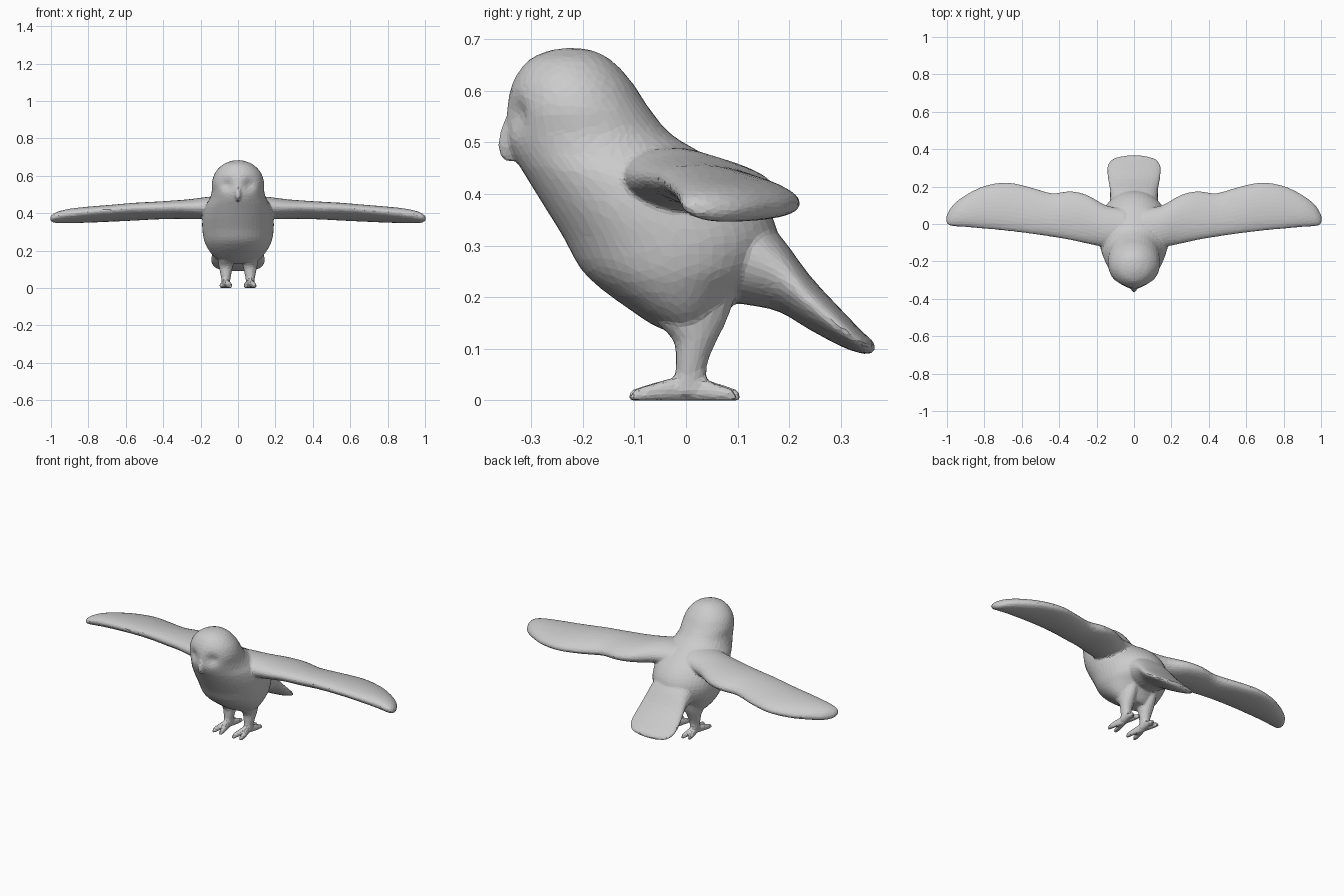
import bpy, bmesh, math
from mathutils import Vector

grey = bpy.data.materials.new("plain grey")
grey.diffuse_color = (0.6, 0.6, 0.6, 1)


def smooth_rows(rows, n):
    """Catmull-Rom interpolation of a table of section values."""
    out = []
    for i in range(len(rows) - 1):
        p = [rows[max(i - 1, 0)], rows[i], rows[i + 1], rows[min(i + 2, len(rows) - 1)]]
        for k in range(n):
            t = k / n
            out.append([0.5 * (2 * b + (c - a) * t + (2 * a - 5 * b + 4 * c - d) * t * t
                               + (3 * b - a - 3 * c + d) * t ** 3) for a, b, c, d in zip(*p)])
    return out + [list(rows[-1])]


def loft(name, sections, seg=32):
    """Skin elliptical rings given as (centre, half axis, half axis)."""
    bm = bmesh.new()
    rings = []
    for c, u, v in sections:
        ring = []
        for k in range(seg):
            a = 2 * math.pi * k / seg
            ring.append(bm.verts.new(Vector(c) + math.cos(a) * Vector(u) + math.sin(a) * Vector(v)))
        rings.append(ring)
    for r, s in zip(rings, rings[1:]):
        for k in range(seg):
            j = (k + 1) % seg
            bm.faces.new((r[k], r[j], s[j], s[k]))
    bm.faces.new(rings[0])
    bm.faces.new(rings[-1])
    bmesh.ops.recalc_face_normals(bm, faces=bm.faces)
    me = bpy.data.meshes.new(name)
    bm.to_mesh(me)
    bm.free()
    me.materials.append(grey)
    ob = bpy.data.objects.new(name, me)
    bpy.context.collection.objects.link(ob)
    return ob


def upright(rows, cx=0):
    """Rows of z, front y, back y, half width."""
    return [((cx, (f + b) / 2, z), (w, 0, 0), (0, (b - f) / 2, 0)) for z, f, b, w in rows]


# Body and head in one loft
body = loft("bird", upright(smooth_rows([
    (0.135, -0.03, 0.05, 0.07), (0.15, -0.065, 0.065, 0.105), (0.18, -0.11, 0.085, 0.138),
    (0.22, -0.165, 0.12, 0.165), (0.26, -0.205, 0.16, 0.182), (0.32, -0.238, 0.178, 0.191),
    (0.38, -0.275, 0.155, 0.189), (0.44, -0.312, 0.10, 0.174), (0.48, -0.335, 0.035, 0.152),
    (0.52, -0.347, -0.03, 0.14), (0.57, -0.347, -0.072, 0.139), (0.62, -0.335, -0.105, 0.122),
    (0.66, -0.308, -0.142, 0.085), (0.68, -0.268, -0.178, 0.042), (0.686, -0.235, -0.212, 0.01)], 4)), 48)
# Shallow eye hollows
for v in body.data.vertices:
    if v.co.y < -0.22:
        d2 = (abs(v.co.x) - 0.06) ** 2 + (v.co.z - 0.555) ** 2
        v.co.y += 0.02 * math.exp(-d2 / 0.0009)
parts = [body]

# Tail: y, top z, bottom z, half width
tail_rows = smooth_rows([
    (0.04, 0.40, 0.20, 0.12), (0.12, 0.375, 0.188, 0.128), (0.18, 0.325, 0.175, 0.128),
    (0.24, 0.245, 0.14, 0.139), (0.30, 0.18, 0.108, 0.144), (0.34, 0.138, 0.094, 0.125),
    (0.358, 0.122, 0.094, 0.085), (0.366, 0.112, 0.1, 0.04)], 3)
parts.append(loft("tail", [((0, y, (t + b) / 2), (w, 0, 0), (0, 0, (t - b) / 2))
                           for y, t, b, w in tail_rows]))

# Wing: x, leading y, trailing y, leading z, trailing z, thickness
wing_rows = smooth_rows([
    (0.05, -0.14, 0.08, 0.44, 0.43, 0.12), (0.15, -0.125, 0.10, 0.437, 0.425, 0.12),
    (0.25, -0.105, 0.155, 0.435, 0.415, 0.105), (0.34, -0.085, 0.175, 0.435, 0.408, 0.095),
    (0.44, -0.068, 0.165, 0.432, 0.402, 0.09), (0.55, -0.052, 0.195, 0.43, 0.392, 0.087),
    (0.68, -0.036, 0.222, 0.42, 0.385, 0.083), (0.80, -0.025, 0.203, 0.41, 0.38, 0.08),
    (0.90, -0.016, 0.155, 0.40, 0.376, 0.073), (0.96, -0.012, 0.11, 0.39, 0.372, 0.06),
    (0.99, -0.006, 0.07, 0.382, 0.37, 0.042), (1.003, 0.01, 0.04, 0.376, 0.372, 0.018)], 4)
# Feet: two front toes and two back toes, as (side spread, length)
toes = ((-0.022, -0.112), (0.024, -0.108), (-0.016, 0.106), (0.02, 0.098))
for side, word in ((1, "left"), (-1, "right")):
    parts.append(loft(word + "_wing", [
        ((side * x, (l + t) / 2, (lz + tz) / 2), (0, (t - l) / 2, (tz - lz) / 2), (0, 0, h / 2))
        for x, l, t, lz, tz, h in wing_rows]))
    parts.append(loft(word + "_leg", upright(smooth_rows([
        (0.015, -0.035, 0.045, 0.022), (0.05, -0.022, 0.04, 0.024), (0.08, -0.02, 0.043, 0.03),
        (0.12, -0.025, 0.06, 0.038), (0.16, -0.06, 0.08, 0.045), (0.22, -0.08, 0.10, 0.05)], 3),
        side * 0.065), 20))
    for k, (dx, ly) in enumerate(toes):
        secs = []
        for t, w, h in ((0, 0.016, 0.05), (0.35, 0.016, 0.043), (0.7, 0.014, 0.032),
                        (0.92, 0.011, 0.024), (1, 0.006, 0.014)):
            secs.append(((side * (0.064 + dx * min(1, t * 1.3)), ly * t, 0.001 + h / 2),
                         (w, 0, 0), (0, 0, h / 2)))
        parts.append(loft(f"{word}_toe_{k}", secs, 12))

# Beak: hooked, pointing down
parts.append(loft("beak", upright([
    (0.465, -0.35, -0.335, 0.004), (0.475, -0.36, -0.32, 0.010), (0.495, -0.366, -0.31, 0.017),
    (0.52, -0.362, -0.31, 0.018), (0.55, -0.35, -0.31, 0.012)]), 12))

# Fuse the parts into one skin, soften the joints, and reduce to flat facets
bpy.ops.object.select_all(action='DESELECT')
for p in parts:
    p.select_set(True)
bpy.context.view_layer.objects.active = body
bpy.ops.object.join()
fuse = body.modifiers.new("fuse", 'REMESH')
fuse.mode = 'VOXEL'
fuse.voxel_size = 0.006
soft = body.modifiers.new("soften", 'SMOOTH')
soft.factor = 0.5
soft.iterations = 6
facet = body.modifiers.new("facet", 'DECIMATE')
facet.ratio = 0.06
bpy.ops.object.convert(target='MESH')
for v in body.data.vertices:
    v.co.z = max(v.co.z, 0.003) - 0.003
body.data.materials.clear()
body.data.materials.append(grey)
for f in body.data.polygons:
    f.use_smooth = False
    f.material_index = 0
